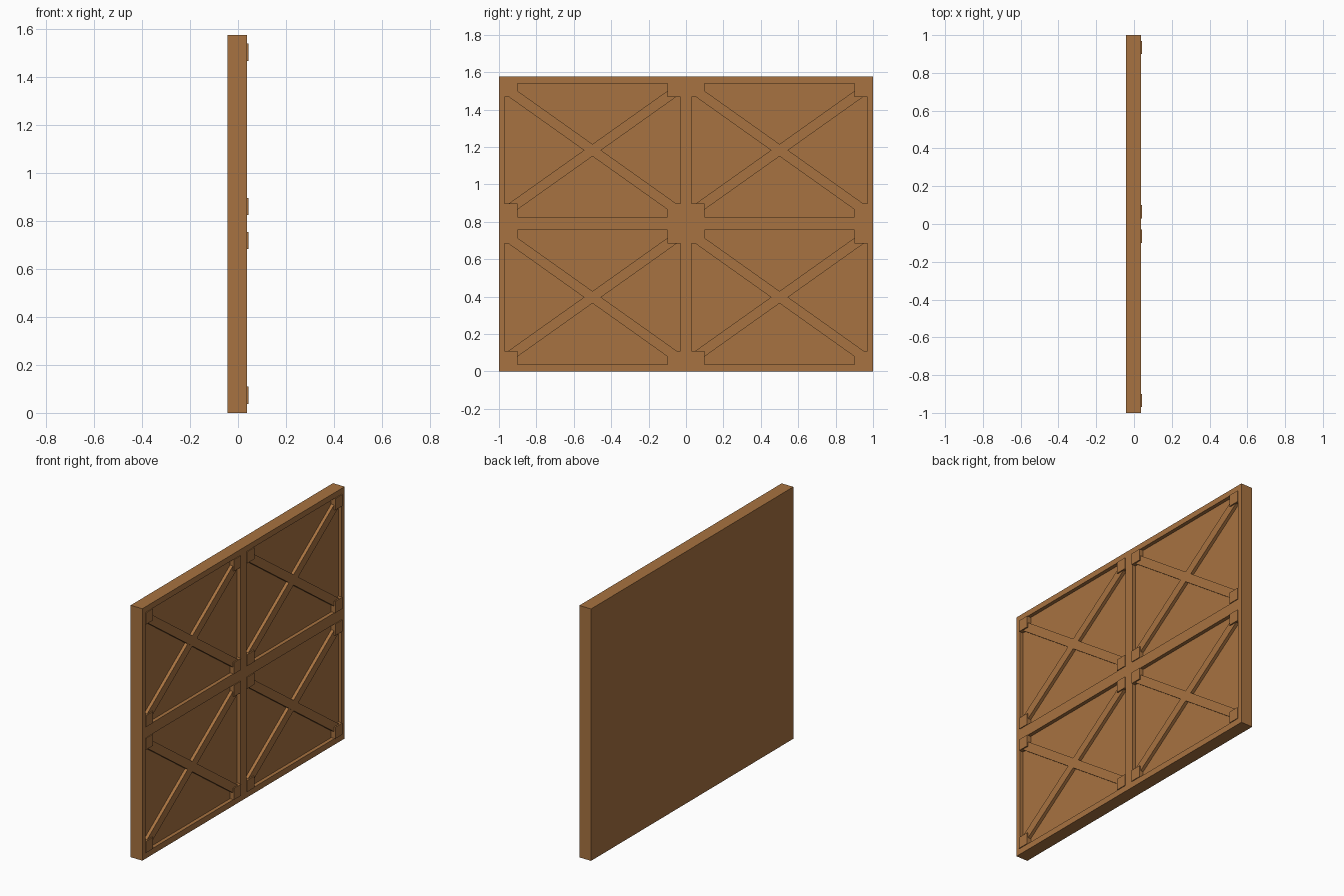
import bpy, bmesh, math
from mathutils import Matrix, Vector

if "Cube" in bpy.data.objects:
    bpy.data.objects.remove(bpy.data.objects["Cube"])

H = 1.576
BACK, FLOOR, BRACE, FRAME, PLATE = -0.043, 0.015, 0.035, 0.038, 0.043
YS = [-1, -0.97, -0.03, 0.03, 0.97, 1]
ZS = [0, 0.038, 0.755, 0.825, 1.54, H]

wood = bpy.data.materials.new("wood")
wood.diffuse_color = (0.39, 0.17, 0.052, 1)
wood.use_nodes = True
wood.node_tree.nodes["Principled BSDF"].inputs["Base Color"].default_value = wood.diffuse_color


def finish(bm, name):
    bmesh.ops.recalc_face_normals(bm, faces=bm.faces)
    me = bpy.data.meshes.new(name)
    bm.to_mesh(me)
    bm.free()
    me.materials.append(wood)
    ob = bpy.data.objects.new(name, me)
    bpy.context.collection.objects.link(ob)
    return ob


def box(name, x0, x1, y, z, sy, sz, angle=0.0):
    bm = bmesh.new()
    bmesh.ops.create_cube(bm, size=1, matrix=Matrix.Diagonal((x1 - x0, sy, sz, 1)))
    ob = finish(bm, name)
    ob.location = ((x0 + x1) / 2, y, z)
    ob.rotation_euler.x = angle
    return ob


# Slab with four recessed fields on the +x face
bm = bmesh.new()
grid = [[bm.verts.new((FRAME, y, z)) for z in ZS] for y in YS]
fields = []
for i in range(5):
    for j in range(5):
        f = bm.faces.new((grid[i][j], grid[i + 1][j], grid[i + 1][j + 1], grid[i][j + 1]))
        if i in (1, 3) and j in (1, 3):
            fields.append(f)
rim = [e for e in bm.edges if e.is_boundary]
walls = bmesh.ops.extrude_edge_only(bm, edges=rim)["geom"]
for v in walls:
    if isinstance(v, bmesh.types.BMVert):
        v.co.x = BACK
bmesh.ops.contextual_create(bm, geom=[e for e in walls if isinstance(e, bmesh.types.BMEdge)
                                      and all(v.co.x == walls_x for v in e.verts
                                              for walls_x in [e.verts[0].co.x])
                                      and e.verts[0].co.x < 0])
sunk = bmesh.ops.extrude_face_region(bm, geom=fields)["geom"]
bmesh.ops.delete(bm, geom=fields, context='FACES_ONLY')
bmesh.ops.translate(bm, vec=Vector((FLOOR - FRAME, 0, 0)),
                    verts=[v for v in sunk if isinstance(v, bmesh.types.BMVert)])
finish(bm, "panel_frame")

# Crossed braces and square corner plates in each field
for i in (1, 3):
    for j in (1, 3):
        y0, y1, z0, z1 = YS[i], YS[i + 1], ZS[j], ZS[j + 1]
        cy, cz = (y0 + y1) / 2, (z0 + z1) / 2
        for s in (-1, 1):
            # tiny height offset avoids overlapping faces where they cross
            box("diagonal_brace", FLOOR - 0.005, BRACE - 0.0002 * (s > 0), cy, cz,
                1.08, 0.053, s * math.atan(0.71))
            for t in (-1, 1):
                box("corner_plate", FLOOR - 0.005, PLATE,
                    cy + s * ((y1 - y0) / 2 - 0.035), cz + t * ((z1 - z0) / 2 - 0.036),
                    0.07, 0.072)
